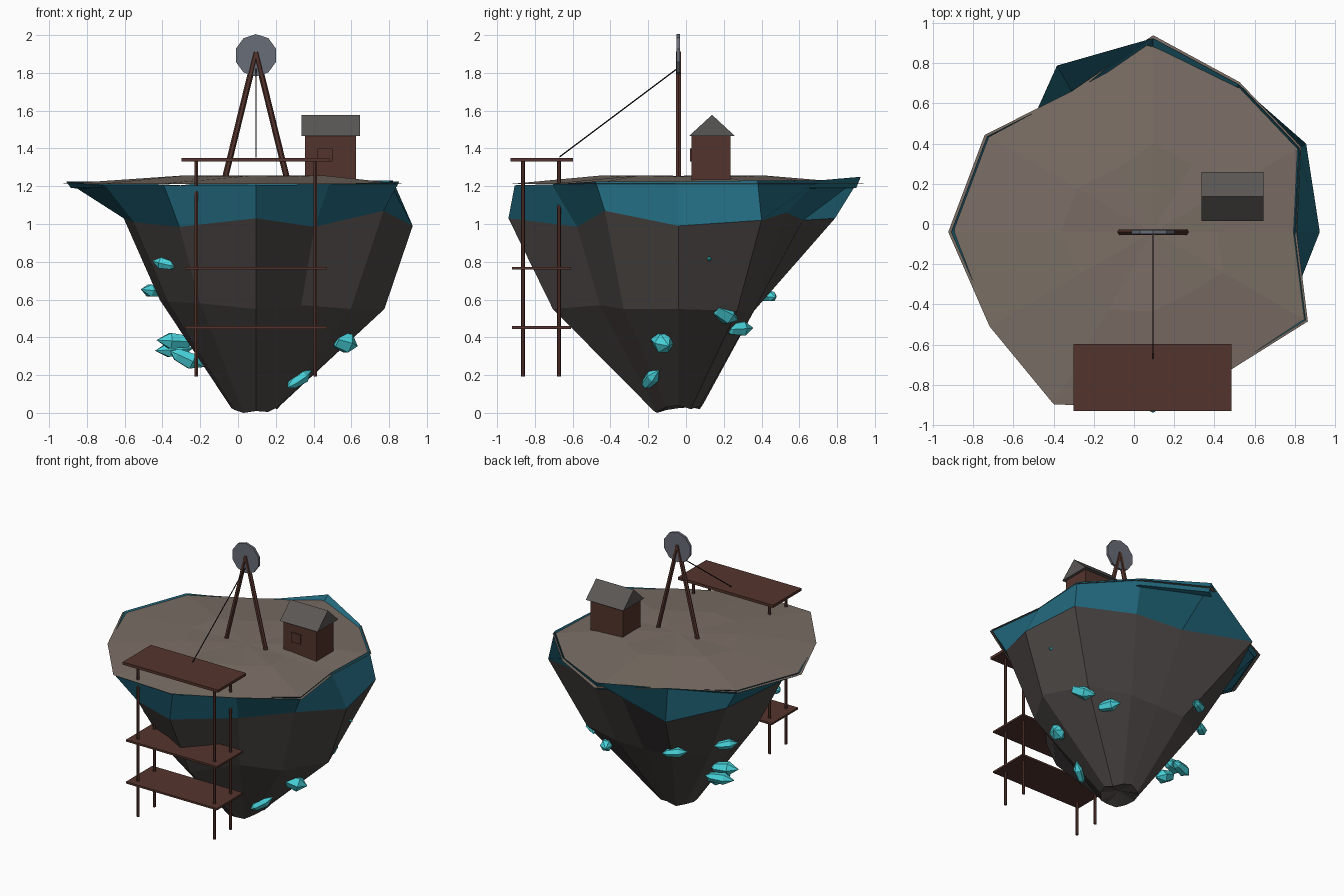
import bpy, bmesh, math
from mathutils import Vector

if "Cube" in bpy.data.objects:
    bpy.data.objects.remove(bpy.data.objects["Cube"])

CX, CY = 0.095, -0.04


def material(name, r, g, b):
    m = bpy.data.materials.new(name)
    lin = [((c / 255 + 0.055) / 1.055) ** 2.4 for c in (r, g, b)]
    m.diffuse_color = (*lin, 1)
    m.use_nodes = True
    m.node_tree.nodes["Principled BSDF"].inputs["Base Color"].default_value = m.diffuse_color
    return m


SOIL = material("plateau_brown", 122, 110, 101)
ROCK = material("dark_rock", 76, 71, 69)
TEAL = material("deep_teal", 34, 106, 127)
CRYSTAL = material("bright_crystal", 72, 212, 220)
WOOD = material("dark_wood", 84, 52, 44)
ROOF = material("roof_grey", 90, 87, 85)
METAL = material("wheel_grey", 104, 109, 119)
CABLE = material("cable_black", 35, 28, 26)


def finish(name, bm, *mats):
    bmesh.ops.recalc_face_normals(bm, faces=bm.faces)
    me = bpy.data.meshes.new(name)
    bm.to_mesh(me)
    bm.free()
    for m in mats:
        me.materials.append(m)
    ob = bpy.data.objects.new(name, me)
    bpy.context.collection.objects.link(ob)
    return ob


def box(name, x0, x1, y0, y1, z0, z1, mat):
    bm = bmesh.new()
    bmesh.ops.create_cube(bm, size=1)
    for v in bm.verts:
        v.co = Vector(((x0 + x1) / 2 + v.co.x * (x1 - x0),
                       (y0 + y1) / 2 + v.co.y * (y1 - y0),
                       (z0 + z1) / 2 + v.co.z * (z1 - z0)))
    return finish(name, bm, mat)


def rod(name, a, b, r, mat, sides=6):
    a, b = Vector(a), Vector(b)
    bm = bmesh.new()
    bmesh.ops.create_cone(bm, cap_ends=True, segments=sides, radius1=r, radius2=r,
                          depth=(b - a).length)
    q = (b - a).to_track_quat('Z', 'Y')
    for v in bm.verts:
        v.co = q @ v.co + (a + b) / 2
    return finish(name, bm, mat)


def ring(bm, radii, heights):
    """Twelve-sided ring around the island axis."""
    out = []
    for i, (r, z) in enumerate(zip(radii, heights)):
        a = i * math.pi / 6
        out.append(bm.verts.new((CX + r * math.cos(a), CY + r * math.sin(a), z)))
    return out


def bridge(bm, lo, hi, mat=0):
    for i in range(12):
        j = (i + 1) % 12
        bm.faces.new((lo[i], lo[j], hi[j], hi[i])).material_index = mat


def cap(bm, loop, z, mat=0):
    c = bm.verts.new((CX, CY, z))
    for i in range(12):
        bm.faces.new((loop[i], loop[(i + 1) % 12], c)).material_index = mat


# Island outlines, radius at every 30 degrees starting from +x
RIM = [.715, .85, .862, .98, .81, .968, 1.02, .94, .99, .88, .787, .89]
BELT = [.83, .88, .66, .66, .957, .78, .70, .75, .81, .90, .62, .78]
WAIST = [.68, .62, .46, .40, .46, .52, .51, .54, .59, .665, .48, .58]
RIM_Z = [1.225, 1.23, 1.23, 1.25, 1.205, 1.225, 1.225, 1.205, 1.205, 1.205, 1.21, 1.225]
BELT_Z = [.99, 1.02, 1.06, 1.02, 1.03, 1.02, 1.03, 1.01, .985, 1.03, .985, 1.07]
WAIST_Z = [.55, .54, .54, .54, .54, .57, .60, .59, .58, .55, .57, .55]

# Rock body with a teal belt beneath the rim
bm = bmesh.new()
tip = ring(bm, [.13] * 12, [.04, .02, .035, .045, .02, .03, .025, .015, .0, .01, .005, .03])
waist = ring(bm, WAIST, WAIST_Z)
belt = ring(bm, BELT, BELT_Z)
rim = ring(bm, [r * .985 for r in RIM], RIM_Z)
lip = ring(bm, [r * .96 for r in RIM], [1.19] * 12)
bridge(bm, tip, waist)
bridge(bm, waist, belt)
bridge(bm, belt, rim, 1)
bridge(bm, rim, lip, 1)
cap(bm, tip, 0.055)
cap(bm, lip, 1.15, 1)
finish("island_rock", bm, ROCK, TEAL)

# Gently domed plateau on top
bm = bmesh.new()
edge = ring(bm, RIM, [1.213] * 12)
inner = ring(bm, [r * .45 for r in RIM], [1.25 + .008 * (i % 2) for i in range(12)])
bridge(bm, edge, inner)
cap(bm, inner, 1.255)
finish("plateau", bm, SOIL)

# Hut with a gable roof and a small window plate
box("hut_walls", .355, .625, .03, .235, 1.22, 1.47, WOOD)
box("hut_window", .42, .50, .022, .031, 1.33, 1.40, WOOD)
bm = bmesh.new()
ends = [[bm.verts.new((x, y, z)) for y, z in ((.015, 1.465), (.26, 1.465), (.138, 1.578))]
        for x in (.335, .645)]
for e in ends:
    bm.faces.new(e)
for i in range(3):
    j = (i + 1) % 3
    bm.faces.new((ends[0][i], ends[0][j], ends[1][j], ends[1][i]))
finish("hut_roof", bm, ROOF)

# Winding frame, wheel and cable
for side, label in ((-1, "left"), (1, "right")):
    rod(label + "_frame_leg", (CX + side * .168, CY, 1.225), (CX, CY, 1.91), .016, WOOD)
rod("winding_wheel", (CX, CY - .009, 1.893), (CX, CY + .009, 1.893), .112, METAL, 10)
rod("hoist_cable", (CX, CY - .003, 1.825), (CX, -.67, 1.355), .0035, CABLE)

# Hanging scaffold: three decks on four posts
box("top_deck", -.30, .485, -.93, -.597, 1.33, 1.35, WOOD)
for name, z in (("middle_deck", .765), ("lower_deck", .452)):
    box(name, -.28, .47, -.92, -.61, z - .007, z + .007, WOOD)
for x in (-.22, .41):
    for y in (-.862, -.672):
        rod("scaffold_post", (x, y, .193), (x, y, 1.335), .0105, WOOD)


# Crystals: six-sided shards pointed at both ends
def crystal(pos, direction, length, radius):
    bm = bmesh.new()
    q = Vector(direction).to_track_quat('Z', 'Y')
    pos = Vector(pos)
    rows = []
    for t, k in ((-.3, .75), (.15, 1)):
        rows.append([bm.verts.new(pos + q @ Vector((radius * k * math.cos(i * math.pi / 3),
                                                    radius * k * math.sin(i * math.pi / 3),
                                                    t * length))) for i in range(6)])
    low = bm.verts.new(pos + q @ Vector((0, 0, -.5 * length)))
    top = bm.verts.new(pos + q @ Vector((0, 0, .5 * length)))
    for i in range(6):
        j = (i + 1) % 6
        bm.faces.new((rows[0][i], rows[0][j], rows[1][j], rows[1][i]))
        bm.faces.new((rows[0][j], rows[0][i], low))
        bm.faces.new((rows[1][i], rows[1][j], top))
    finish("crystal", bm, CRYSTAL)


crystal((.56, -.125, .375), (.85, .4, -.25), .17, .058)
crystal((.325, -.185, .18), (.7, .45, .5), .18, .038)
crystal((.62, .20, .53), (-.5, .75, -.4), .20, .055)
crystal((.46, .28, .445), (-.5, .85, .05), .18, .042)
crystal((.80, .12, .82), (1, .1, -.1), .12, .022)
crystal((-.21, .43, .62), (-.85, -.5, .1), .18, .036)
crystal((-.45, .17, .645), (-.7, -.6, .1), .17, .036)
crystal((-.39, -.49, .79), (-.85, .3, .2), .14, .034)
crystal((-.33, .02, .38), (-.95, -.25, .05), .21, .048)
crystal((-.34, .09, .335), (-.9, -.3, -.05), .21, .042)
crystal((-.27, .00, .285), (.85, .1, -.4), .20, .048)
